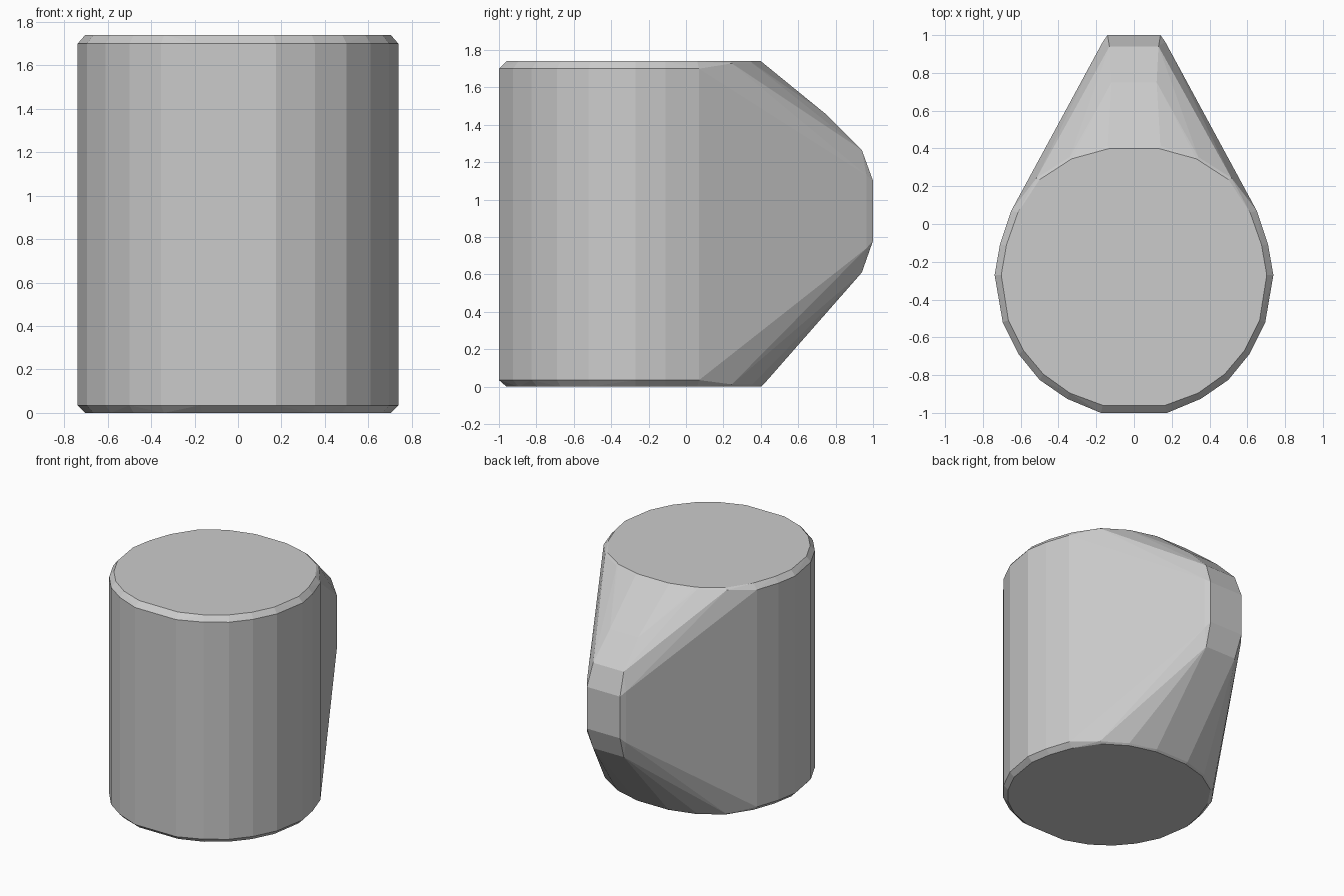
import bpy, bmesh

# Half outlines (x, y), mirrored across x = 0
wall = [(0.175, -1.0), (0.355, -0.925), (0.5, -0.825), (0.61, -0.69), (0.695, -0.52),
        (0.738, -0.27), (0.71, -0.11), (0.65, 0.07)]
rim = [(0.165, -0.96), (0.34, -0.895), (0.48, -0.795), (0.585, -0.67), (0.665, -0.51),
       (0.703, -0.27), (0.675, -0.11), (0.615, 0.06), (0.5, 0.235), (0.33, 0.345), (0.13, 0.40)]
# Shoulder at the back, just under the caps
shoulder = [(0.515, 0.245), (0.34, 0.355), (0.14, 0.415)]

# Handle rounding: (half width, y, z)
handle = [(0.14, 1.0, 1.10), (0.14, 1.0, 0.78), (0.165, 0.965, 1.13), (0.165, 0.965, 0.74),
          (0.13, 0.94, 1.265), (0.13, 0.94, 0.61), (0.155, 0.915, 1.25), (0.155, 0.915, 0.625),
          (0.12, 0.75, 1.455)]

points = list(handle)
for outline, low, high in ((wall, 0.035, 1.70), (rim, 0.0, 1.74), (shoulder, 0.012, 1.728)):
    points += [(x, y, z) for x, y in outline for z in (low, high)]

# Faceted body wrapped tightly around the cylinder and handle
bm = bmesh.new()
for x, y, z in points:
    for side in (-1, 1):
        bm.verts.new((side * x, y, z))
hull = bmesh.ops.convex_hull(bm, input=bm.verts)
loose = [v for v in bm.verts if not v.link_faces]
bmesh.ops.delete(bm, geom=loose, context='VERTS')
bmesh.ops.dissolve_limit(bm, angle_limit=0.01, verts=bm.verts, edges=bm.edges)
bmesh.ops.recalc_face_normals(bm, faces=bm.faces)
mesh = bpy.data.meshes.new("mug_hull")
bm.to_mesh(mesh)
bm.free()
bpy.context.collection.objects.link(bpy.data.objects.new("mug_hull", mesh))
